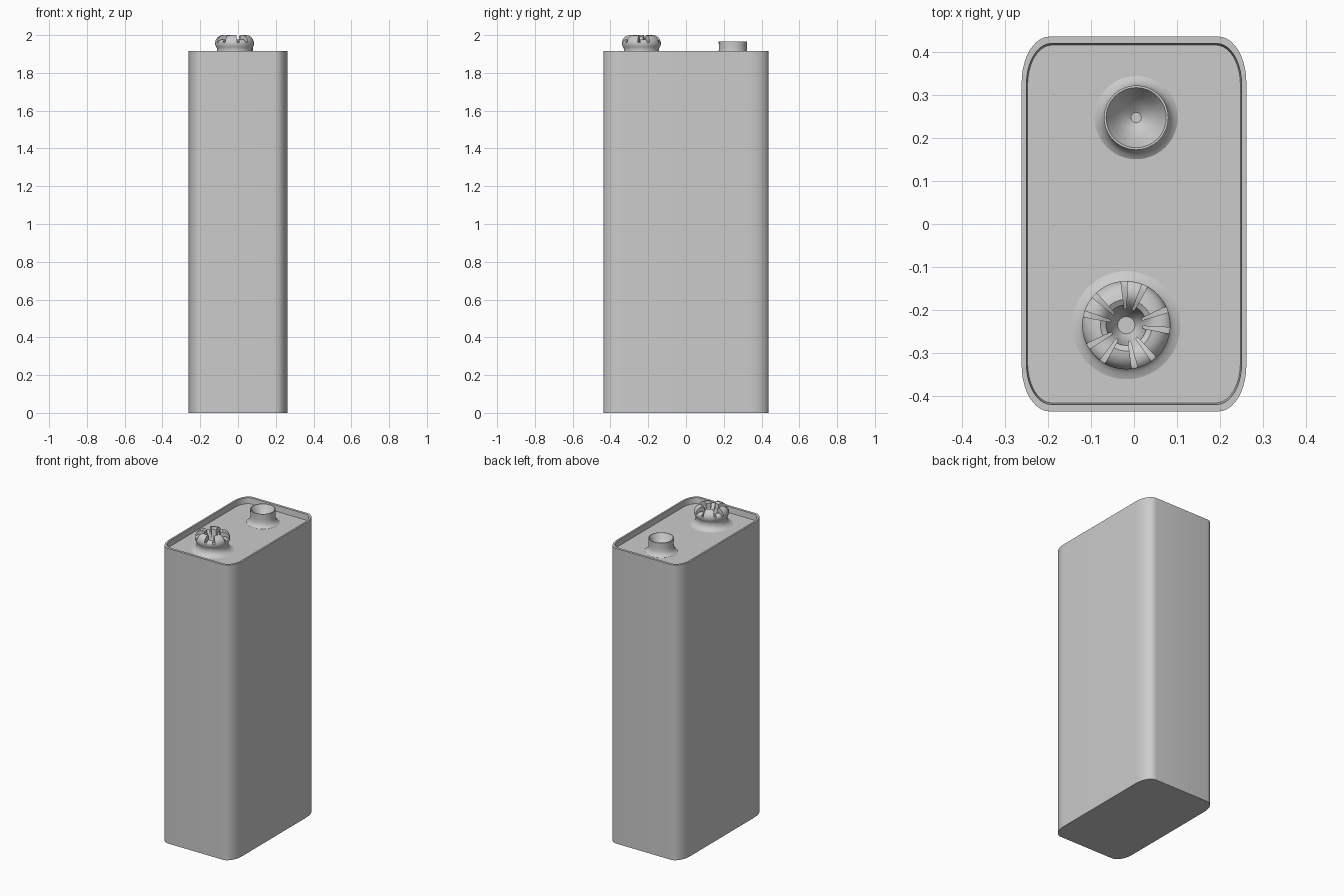
import bpy, bmesh
from math import sin, cos, pi, radians

cube = bpy.data.objects.get("Cube")
if cube:
    bpy.data.objects.remove(cube)

grey = bpy.data.materials.new("plain_grey")
grey.use_nodes = True
COLOUR = (0.6, 0.6, 0.6, 1)
grey.diffuse_color = COLOUR
grey.node_tree.nodes["Principled BSDF"].inputs["Base Color"].default_value = COLOUR

BODY_TOP, FLOOR = 1.917, 1.88


def skin(name, rings, closed, angle):
    """Stitch equal loops of points into a smooth surface and cap both ends."""
    bm = bmesh.new()
    loops = [[bm.verts.new(p) for p in ring] for ring in rings]
    for a, b in zip(loops, loops[1:]):
        n = len(a)
        for i in range(n):
            j = (i + 1) % n
            bm.faces.new((a[i], a[j], b[j], b[i]))
    if closed:
        bm.faces.new(loops[0][::-1])
    bm.faces.new(loops[-1])
    bmesh.ops.remove_doubles(bm, verts=bm.verts, dist=1e-5)
    bmesh.ops.recalc_face_normals(bm, faces=bm.faces)
    mesh = bpy.data.meshes.new(name)
    bm.to_mesh(mesh)
    bm.free()
    mesh.materials.append(grey)
    obj = bpy.data.objects.new(name, mesh)
    bpy.context.collection.objects.link(obj)
    bpy.ops.object.select_all(action='DESELECT')
    obj.select_set(True)
    bpy.context.view_layer.objects.active = obj
    bpy.ops.object.shade_smooth_by_angle(angle=radians(angle))
    return obj


def outline(hx, hy, cx, cy, z, steps=10):
    """Rectangle with elliptical corners."""
    points = []
    for q, (sx, sy) in enumerate([(1, 1), (-1, 1), (-1, -1), (1, -1)]):
        for k in range(steps + 1):
            a = (q + k / steps) * pi / 2
            points.append((sx * (hx - cx) + cx * cos(a), sy * (hy - cy) + cy * sin(a), z))
    return points


def lathe(name, centre, columns):
    """Join (angle, profile) columns around a vertical axis."""
    rings = [[(centre[0] + profile[k][0] * cos(a), centre[1] + profile[k][0] * sin(a),
               profile[k][1]) for a, profile in columns]
             for k in range(len(columns[0][1]))]
    return skin(name, rings, False, 35)


# Case with a thin raised rim around the recessed top
skin("battery_case", [
    outline(0.262, 0.437, 0.065, 0.107, 0),
    outline(0.262, 0.437, 0.065, 0.107, BODY_TOP),
    outline(0.251, 0.421, 0.058, 0.095, BODY_TOP),
    outline(0.248, 0.417, 0.056, 0.092, FLOOR)], True, 30)

# Small terminal: flared foot, straight tube and conical cup
cup = [(0.097, FLOOR), (0.088, 1.886), (0.08, 1.896), (0.075, 1.91), (0.074, 1.93),
       (0.075, 1.966), (0.07, 1.966), (0.058, 1.945), (0.045, 1.925), (0.03, 1.908), (0.012, 1.895)]
lathe("small_terminal", (0.005, 0.248), [(2 * pi * i / 48, cup) for i in range(48)])

# Large terminal: flared foot and neck below a five-petal crown
foot = [(0.126, FLOOR), (0.112, 1.885), (0.1, 1.895), (0.093, 1.91), (0.093, 1.928),
        (0.098, 1.938), (0.103, 1.95), (0.103, 1.962)]
bowl = [(0.038, 1.945), (0.03, 1.92), (0.02, 1.905)]
petal = foot + [(0.099, 1.977), (0.09, 1.989), (0.075, 1.998), (0.06, 2.0), (0.047, 1.992), (0.046, 1.978)] + bowl
tab = foot + [(0.102, 1.966), (0.1, 1.969), (0.086, 1.976), (0.07, 1.976), (0.058, 1.97), (0.048, 1.96)] + bowl
slot = foot + [(0.102, 1.963), (0.1, 1.964), (0.086, 1.962), (0.07, 1.96), (0.058, 1.956), (0.048, 1.95)] + bowl

columns = []
for n in range(5):
    start = 61 + 72 * n
    for profile, first, last, steps in [(slot, 0, 8, 2), (tab, 8, 28, 4),
                                        (slot, 28, 36, 2), (petal, 36, 72, 8)]:
        for k in range(steps + 1):
            columns.append((radians(start + first + (last - first) * k / steps), profile))
lathe("large_terminal", (-0.018, -0.236), columns)
